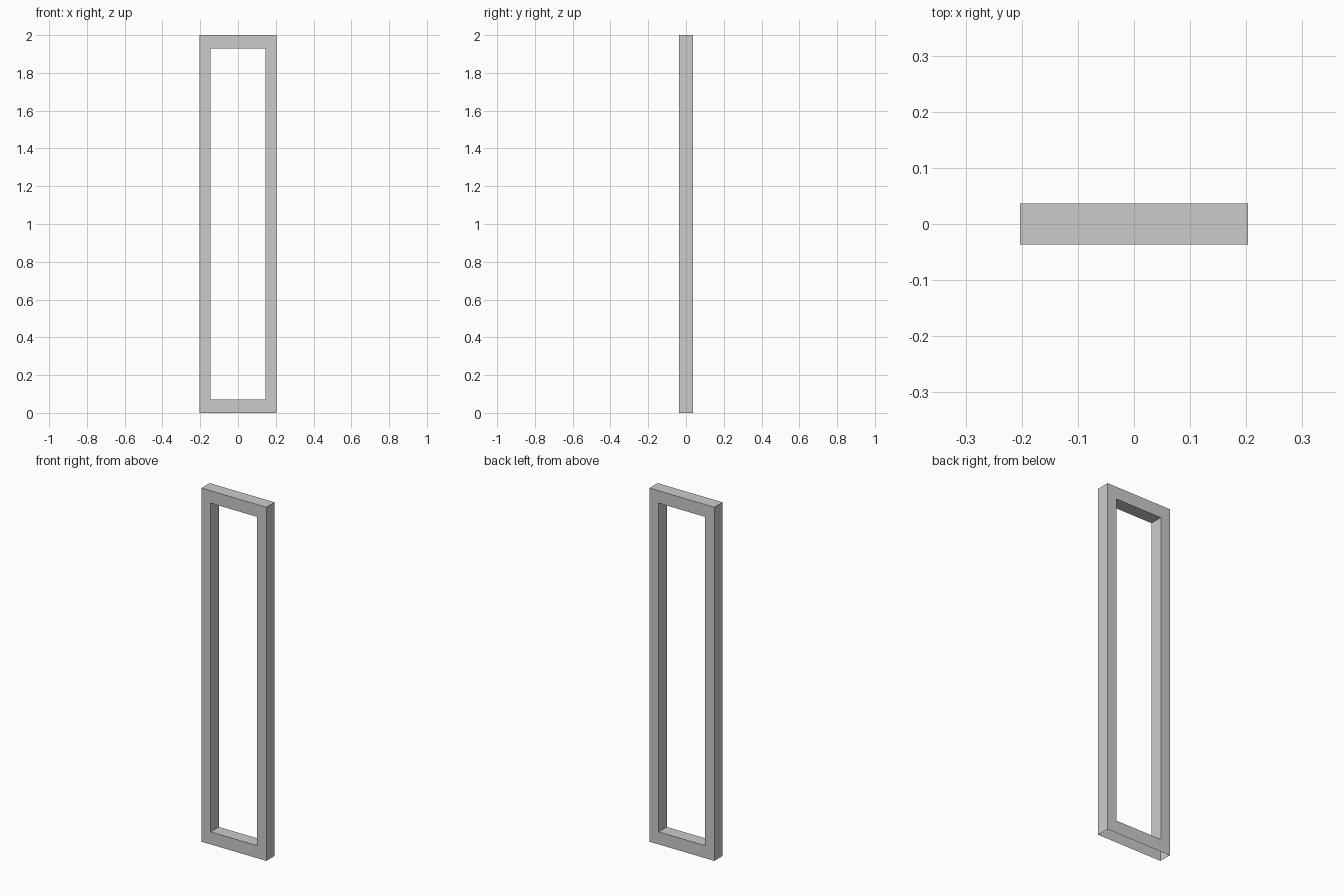
import bpy, bmesh

if "Cube" in bpy.data.objects:
    bpy.data.objects.remove(bpy.data.objects["Cube"])

HALF_W, HALF_D, HEIGHT = 0.203, 0.0365, 2.0
OPEN_W, OPEN_LOW, OPEN_HIGH = 0.145, 0.071, 1.93


def rect(half_w, low, high):
    return [(-half_w, low), (half_w, low), (half_w, high), (-half_w, high)]


bm = bmesh.new()

# Front face of the frame: a ring between outer and inner rectangles
outer = [bm.verts.new((x, -HALF_D, z)) for x, z in rect(HALF_W, 0, HEIGHT)]
inner = [bm.verts.new((x, -HALF_D, z)) for x, z in rect(OPEN_W, OPEN_LOW, OPEN_HIGH)]
ring = []
for i in range(4):
    j = (i + 1) % 4
    ring.append(bm.faces.new((outer[i], outer[j], inner[j], inner[i])))

# Depth of the frame, keeping the front ring in place
back = bmesh.ops.extrude_face_region(bm, geom=ring, use_keep_orig=True)
for v in [g for g in back["geom"] if isinstance(g, bmesh.types.BMVert)]:
    v.co.y = HALF_D
bmesh.ops.recalc_face_normals(bm, faces=bm.faces)

# The underside is open
under = [f for f in bm.faces if all(v.co.z < 1e-5 for v in f.verts)]
bmesh.ops.delete(bm, geom=under, context="FACES_ONLY")

mesh = bpy.data.meshes.new("frame")
bm.to_mesh(mesh)
bm.free()
bpy.context.collection.objects.link(bpy.data.objects.new("frame", mesh))
